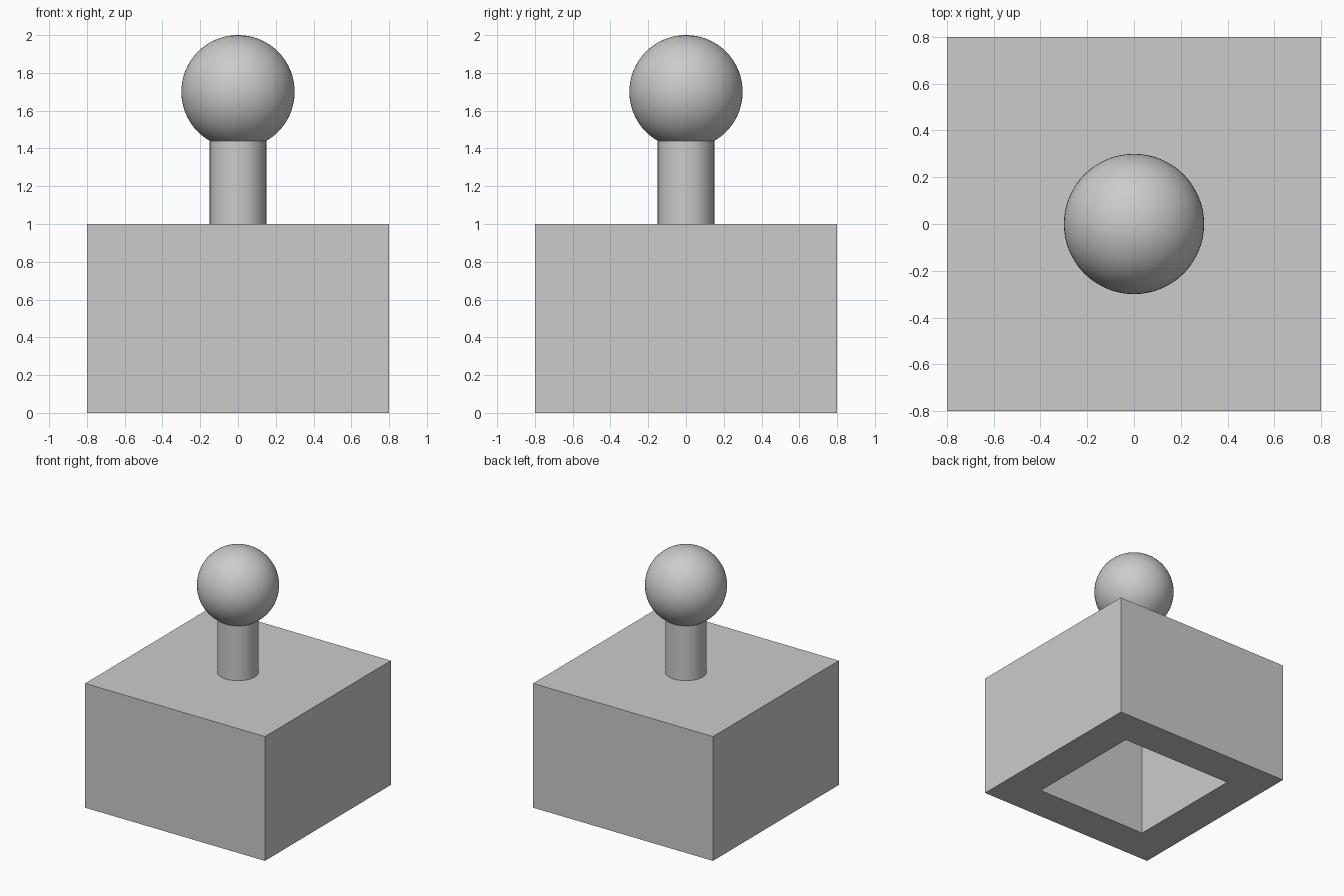
import bpy
import bmesh
from mathutils import Matrix

cube = bpy.data.objects.get("Cube")
if cube:
    bpy.data.objects.remove(cube, do_unlink=True)

GREY = (0.6, 0.6, 0.6, 1.0)
grey = bpy.data.materials.new("light_grey")
grey.use_nodes = True
grey.diffuse_color = GREY
grey.node_tree.nodes["Principled BSDF"].inputs["Base Color"].default_value = GREY


def finish(name, bm):
    """Turn a bmesh into a named, coloured object."""
    bmesh.ops.recalc_face_normals(bm, faces=bm.faces)
    mesh = bpy.data.meshes.new(name)
    bm.to_mesh(mesh)
    bm.free()
    mesh.materials.append(grey)
    obj = bpy.data.objects.new(name, mesh)
    bpy.context.collection.objects.link(obj)
    return obj


def smooth(obj):
    bpy.ops.object.select_all(action='DESELECT')
    obj.select_set(True)
    bpy.context.view_layer.objects.active = obj
    bpy.ops.object.shade_smooth_by_angle()


# Square base block, with a square pocket open at the bottom
WIDTH, HEIGHT, WALL, POCKET_DEPTH = 1.6, 1.0, 0.3, 0.8
bm = bmesh.new()
bmesh.ops.create_cube(bm, size=1, matrix=Matrix.Translation((0, 0, HEIGHT / 2))
                      @ Matrix.Diagonal((WIDTH, WIDTH, HEIGHT, 1)))
bm.normal_update()
bottom = min(bm.faces, key=lambda f: f.calc_center_median().z)
bmesh.ops.inset_individual(bm, faces=[bottom], thickness=WALL, use_even_offset=True)
pocket = bmesh.ops.extrude_discrete_faces(bm, faces=[bottom])["faces"][0]
bmesh.ops.translate(bm, verts=pocket.verts, vec=(0, 0, POCKET_DEPTH))
finish("base_block", bm)

# Round stem, ending just inside the ball
STEM_TOP = 1.45
bm = bmesh.new()
bmesh.ops.create_cone(bm, cap_ends=True, segments=64, radius1=0.15, radius2=0.15,
                      depth=STEM_TOP - HEIGHT,
                      matrix=Matrix.Translation((0, 0, (STEM_TOP + HEIGHT) / 2)))
smooth(finish("stem", bm))

# Ball on top
bm = bmesh.new()
bmesh.ops.create_uvsphere(bm, u_segments=64, v_segments=32, radius=0.3,
                          matrix=Matrix.Translation((0, 0, 1.7)))
smooth(finish("ball", bm))
